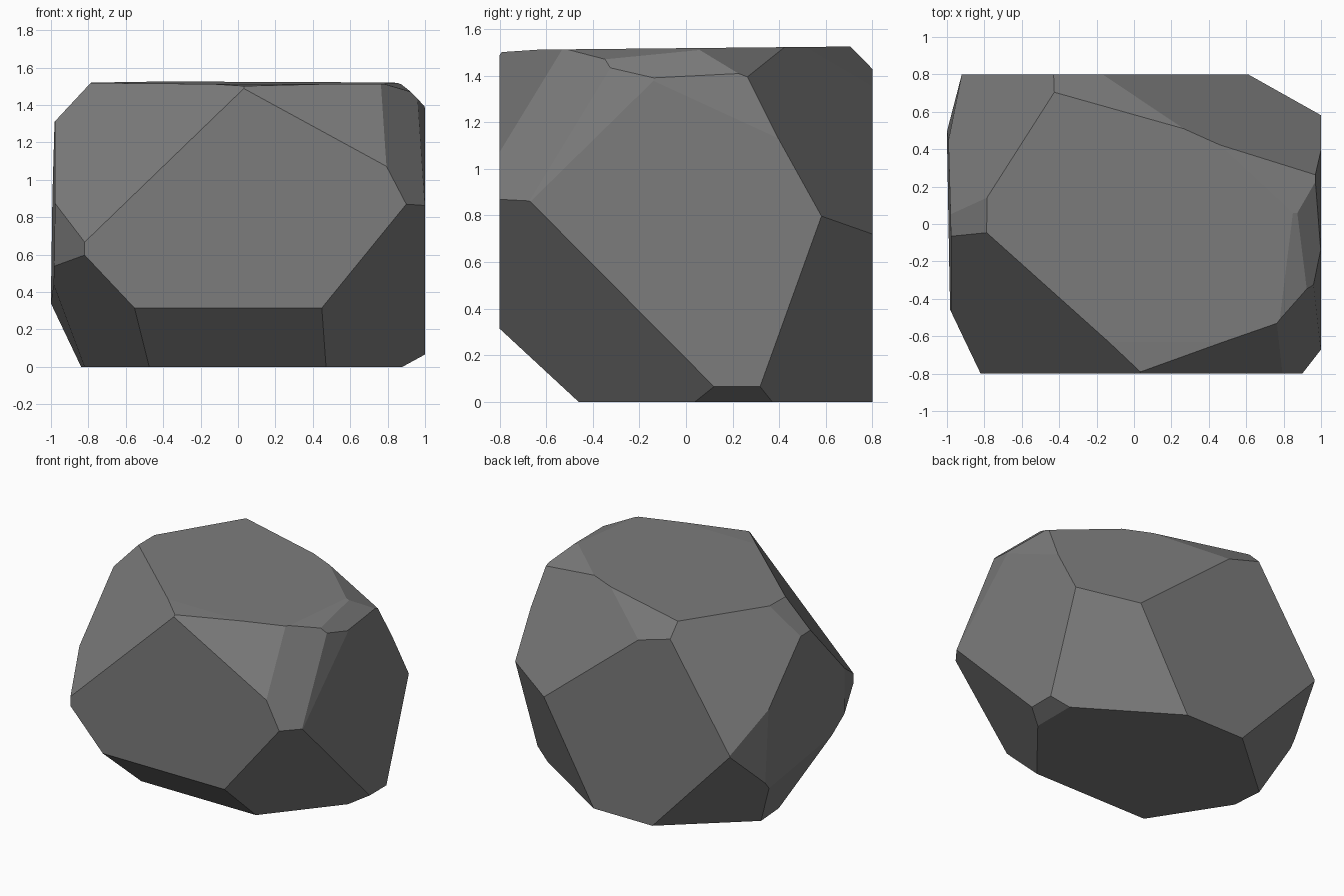
import bpy
import bmesh
from mathutils import Vector

# Remove only the default cube
default = bpy.data.objects.get("Cube")
if default:
    bpy.data.objects.remove(default, do_unlink=True)


def make_material(name, colour):
    material = bpy.data.materials.new(name)
    material.use_nodes = True
    material.diffuse_color = colour
    shader = next(n for n in material.node_tree.nodes if n.type == "BSDF_PRINCIPLED")
    shader.inputs["Base Color"].default_value = colour
    shader.inputs["Roughness"].default_value = 0.9
    return material


def chip(bm, normal, distance):
    """Slice off everything beyond a plane and close the cut with one flat face."""
    normal = Vector(normal)
    geometry = bm.verts[:] + bm.edges[:] + bm.faces[:]
    cut = bmesh.ops.bisect_plane(
        bm, geom=geometry, dist=0.0001,
        plane_co=normal * (distance / normal.length_squared),
        plane_no=normal, clear_outer=True)
    rim = [e for e in cut["geom_cut"]
           if isinstance(e, bmesh.types.BMEdge) and e.is_boundary]
    if rim:
        bmesh.ops.edgeloop_fill(bm, edges=rim)


# Facets as (outward normal, plane offset)
chips = [
    # underside chamfers
    ((0, -.68, -.734), .313),
    ((-.53, -.34, -.5), .408),
    ((.5, -.41, -.407), .424),
    ((.48, 0, -.88), .422),
    ((.43, .68, -.245), .63),
    ((-.48, .55, -.45), .576),
    ((-.9, -.07, -.4), .733),
    # flanks
    ((-1, -.016, .013), .997),
    ((-1, .226, .036), 1.126),
    ((-.9, -.43, 0), 1.082),
    ((1, -.166, .169), 1.256),
    ((1, .069, .15), 1.197),
    # shoulders
    ((.26, .576, .32), .85),
    ((.29, 1.02, 1), 2.12),
    ((-.57, .36, .378), 1.073),
    ((-.73, 0, .68), 1.607),
    ((-.55, -.62, .57), 1.327),
    ((.28, -.81, .513), 1.42),
    ((.735, -.55, .385), 1.436),
    # crown
    ((0, -.01, 1), 1.518),
    ((0, -.067, 1), 1.554),
    ((.355, -.054, 1), 1.817),
    ((1, .026, 1), 2.385),
    ((.372, .39, 1), 1.858),
]

# Boulder: a block chipped into flat facets
bm = bmesh.new()
bmesh.ops.create_cube(bm, size=1)
for v in bm.verts:
    v.co = Vector((v.co.x * 2, v.co.y * 1.6, (v.co.z + .5) * 1.53))
for normal, distance in chips:
    chip(bm, normal, distance)
bmesh.ops.remove_doubles(bm, verts=bm.verts[:], dist=0.002)
bmesh.ops.recalc_face_normals(bm, faces=bm.faces[:])

mesh = bpy.data.meshes.new("boulder")
bm.to_mesh(mesh)
bm.free()
mesh.materials.append(make_material("stone grey", (.2, .2, .2, 1)))
boulder = bpy.data.objects.new("boulder", mesh)
bpy.context.collection.objects.link(boulder)
